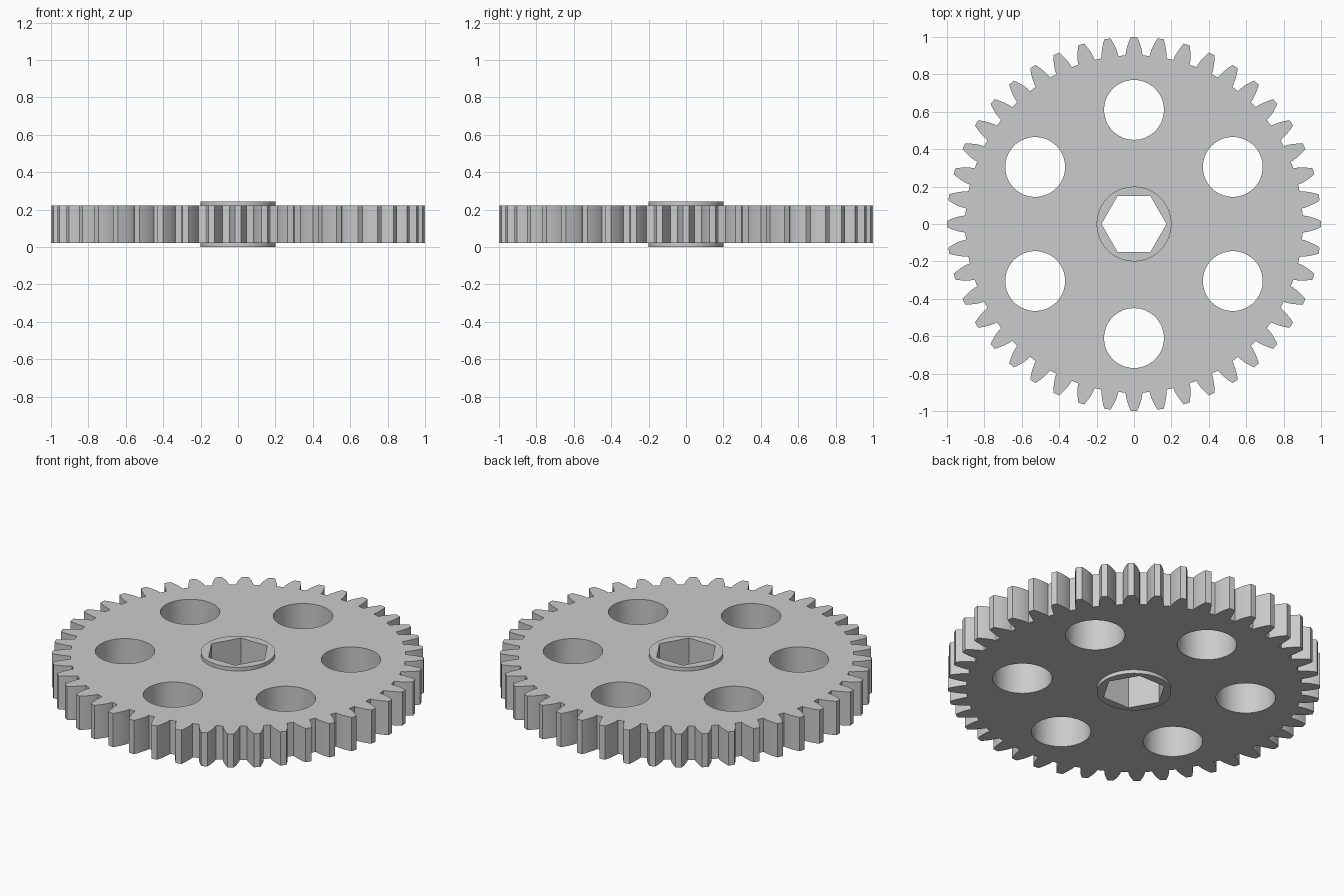
import bpy
import bmesh
import math

if "Cube" in bpy.data.objects:
    bpy.data.objects.remove(bpy.data.objects["Cube"], do_unlink=True)

TEETH = 44
TIP_R = 1.0
MODULE = 2 * TIP_R / (TEETH + 2)
PITCH_R = MODULE * TEETH / 2
ROOT_R = PITCH_R - 1.25 * MODULE
PRESSURE = math.radians(20)
BASE_R = PITCH_R * math.cos(PRESSURE)

grey = bpy.data.materials.new("plain grey")
grey.use_nodes = True
colour = (0.6, 0.6, 0.6, 1)
grey.diffuse_color = colour
grey.node_tree.nodes["Principled BSDF"].inputs["Base Color"].default_value = colour


def polar(r, a, cx=0, cy=0):
    return (cx + r * math.cos(a), cy + r * math.sin(a))


def ring(radius, sides, cx=0, cy=0):
    return [polar(radius, math.tau * i / sides, cx, cy) for i in range(sides)]


def half_angle(r):
    """Half the angular width of an involute tooth at radius r."""
    def involute(a):
        return math.tan(a) - a
    a = math.acos(min(1, BASE_R / r))
    return math.pi / (2 * TEETH) + involute(PRESSURE) - involute(a)


def gear_outline(steps=5):
    radii = [ROOT_R + (TIP_R - ROOT_R) * i / steps for i in range(steps + 1)]
    flank = [(r, half_angle(r)) for r in radii]
    points = []
    for t in range(TEETH):
        mid = math.tau * t / TEETH
        points += [polar(r, mid - h) for r, h in flank]
        points.append(polar(TIP_R, mid))
        points += [polar(r, mid + h) for r, h in reversed(flank)]
    return points


def pierced_plate(name, loops, bottom, top):
    """Extrude an outer outline with holes between two heights."""
    bm = bmesh.new()
    for loop in loops:
        verts = [bm.verts.new((x, y, bottom)) for x, y in loop]
        for a, b in zip(verts, verts[1:] + verts[:1]):
            bm.edges.new((a, b))
    bmesh.ops.triangle_fill(bm, edges=bm.edges[:], use_beauty=True, normal=(0, 0, 1))
    raised = bmesh.ops.extrude_face_region(bm, geom=bm.faces[:], use_keep_orig=True)
    verts = [g for g in raised["geom"] if isinstance(g, bmesh.types.BMVert)]
    bmesh.ops.translate(bm, verts=verts, vec=(0, 0, top - bottom))
    bmesh.ops.recalc_face_normals(bm, faces=bm.faces[:])
    mesh = bpy.data.meshes.new(name)
    bm.to_mesh(mesh)
    bm.free()
    mesh.materials.append(grey)
    obj = bpy.data.objects.new(name, mesh)
    bpy.context.collection.objects.link(obj)
    bpy.ops.object.select_all(action="DESELECT")
    obj.select_set(True)
    bpy.context.view_layer.objects.active = obj
    bpy.ops.object.shade_smooth_by_angle(angle=math.radians(20))
    return obj


# Toothed wheel with six round lightening holes and a bore for the hub
holes = [ring(0.16, 64, *polar(0.61, math.radians(30 + 60 * i))) for i in range(6)]
pierced_plate("gear_wheel", [gear_outline(), ring(0.195, 64)] + holes, 0.022, 0.222)

# Raised hub with a hexagonal shaft socket
pierced_plate("hub", [ring(0.2, 64), ring(0.174, 6)], 0, 0.244)
